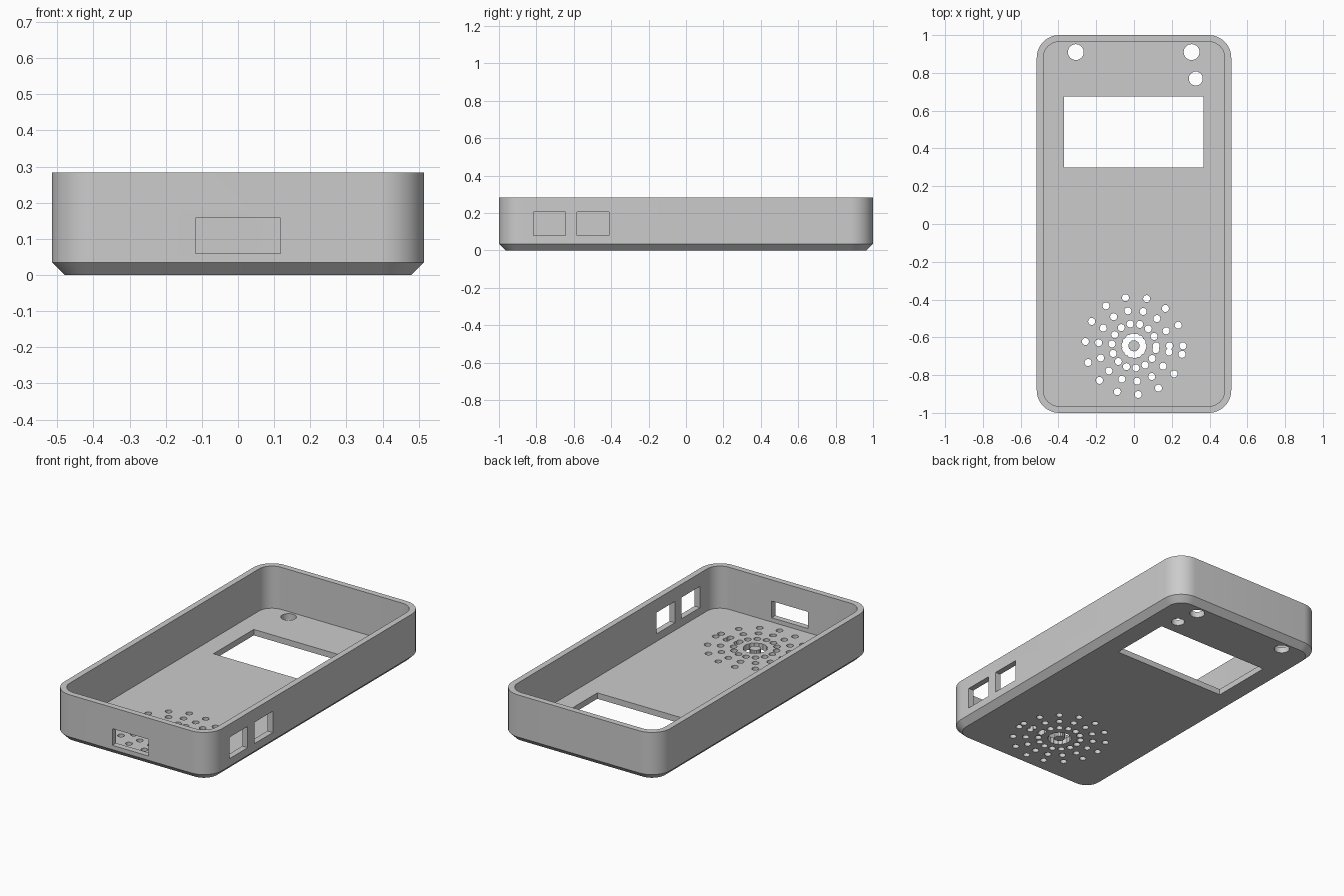
import bpy, bmesh
from math import sin, cos, pi, radians
from mathutils import Matrix, Vector

cube = bpy.data.objects.get("Cube")
if cube:
    bpy.data.objects.remove(cube, do_unlink=True)

HALF_X, HALF_Y, HEIGHT = 0.515, 1.0, 0.283
WALL, RADIUS, STEPS = 0.035, 0.12, 12

grey = bpy.data.materials.new("plain grey")
grey.use_nodes = True
grey.diffuse_color = (0.6, 0.6, 0.6, 1)
grey.node_tree.nodes["Principled BSDF"].inputs["Base Color"].default_value = grey.diffuse_color


def to_object(bm, name):
    bmesh.ops.recalc_face_normals(bm, faces=bm.faces)
    mesh = bpy.data.meshes.new(name)
    bm.to_mesh(mesh)
    bm.free()
    mesh.materials.append(grey)
    obj = bpy.data.objects.new(name, mesh)
    bpy.context.collection.objects.link(obj)
    return obj


def rounded_ring(bm, inset, z):
    """Rounded rectangle of vertices, shrunk by the inset."""
    r = RADIUS - inset
    ring = []
    for k, (sx, sy) in enumerate([(1, 1), (-1, 1), (-1, -1), (1, -1)]):
        cx, cy = sx * (HALF_X - RADIUS), sy * (HALF_Y - RADIUS)
        for i in range(STEPS + 1):
            a = (k + i / STEPS) * pi / 2
            ring.append(bm.verts.new((cx + r * cos(a), cy + r * sin(a), z)))
    return ring


def box(bm, x, y, z):
    """Box between the given (low, high) limits."""
    size = Vector([hi - lo for lo, hi in (x, y, z)])
    mid = Vector([(hi + lo) / 2 for lo, hi in (x, y, z)])
    bmesh.ops.create_cube(bm, size=1, matrix=Matrix.Translation(mid) @ Matrix.Diagonal(size.to_4d()))


def drill(bm, x, y, r, sides):
    """Cylinder through the floor."""
    bmesh.ops.create_cone(bm, cap_ends=True, segments=sides, radius1=r, radius2=r,
                          depth=0.2, matrix=Matrix.Translation((x, y, WALL / 2)))


# Open tray: chamfered base, outer wall, rim, inner wall, floor
bm = bmesh.new()
rings = [rounded_ring(bm, inset, z) for inset, z in
         [(WALL, 0), (0, WALL), (0, HEIGHT), (WALL, HEIGHT), (WALL, WALL)]]
for low, high in zip(rings, rings[1:]):
    for i in range(len(low)):
        j = (i + 1) % len(low)
        bm.faces.new((low[i], low[j], high[j], high[i]))
bm.faces.new(rings[0])
bm.faces.new(rings[-1])
case = to_object(bm, "case_shell")

bm = bmesh.new()
# Screen window, front port and two side ports
box(bm, (-0.37, 0.367), (0.30, 0.675), (-0.1, 0.1))
box(bm, (-0.118, 0.118), (-1.1, -0.9), (0.06, 0.158))
for y0, y1 in [(-0.815, -0.645), (-0.583, -0.412)]:
    box(bm, (0.43, 0.6), (y0, y1), (0.08, 0.205))
# Button and lamp holes
for x, y, r in [(-0.308, 0.91, 0.042), (0.305, 0.91, 0.042), (0.327, 0.77, 0.037)]:
    drill(bm, x, y, r, 32)
# Speaker grille: four rings of holes, the innermost merging into a slot
for ring in range(4):
    dist = 0.047 + 0.0705 * ring
    for step in range(15):
        a = radians(25 * step)
        drill(bm, dist * cos(a), -0.645 + dist * sin(a), 0.0187, 20)
cutter = to_object(bm, "opening_cutter")
cutter.hide_render = True

# Cut the openings
cut = case.modifiers.new("openings", "BOOLEAN")
cut.object = cutter
cut.operation = "DIFFERENCE"
cut.solver = "EXACT"
cut.use_self = True
bpy.ops.object.select_all(action="DESELECT")
case.select_set(True)
bpy.context.view_layer.objects.active = case
bpy.ops.object.modifier_apply(modifier=cut.name)
bpy.data.objects.remove(cutter, do_unlink=True)
bpy.ops.object.shade_smooth_by_angle(angle=radians(30))
